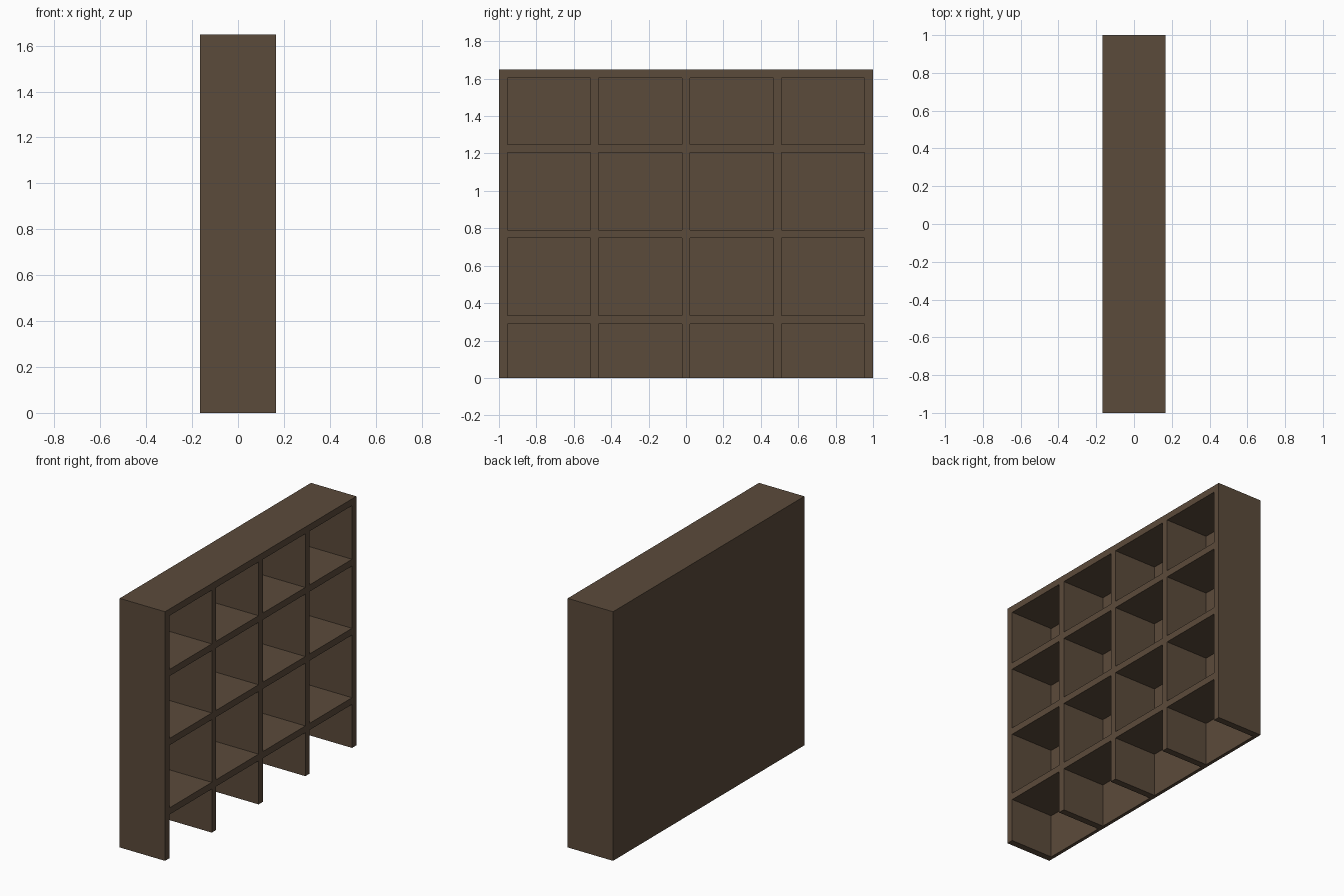
import bpy

if "Cube" in bpy.data.objects:
    bpy.data.objects.remove(bpy.data.objects["Cube"])

# Overall sizes
HALF_X = 0.166      # half depth
H = 1.648           # height
T = 0.0445          # board thickness
BACK = 0.022        # back panel thickness
BAYS = 4
PITCH = (2 - T) / BAYS
SHELF_BOTTOMS = (0.288, 0.747, 1.204)

wood = bpy.data.materials.new("dark_brown_wood")
wood.diffuse_color = (0.105, 0.069, 0.043, 1)
wood.use_nodes = True
wood.node_tree.nodes["Principled BSDF"].inputs["Base Color"].default_value = wood.diffuse_color


def board(name, x, y, z):
    """Box spanning the given (min, max) ranges."""
    bpy.ops.mesh.primitive_cube_add(size=1)
    ob = bpy.context.object
    ob.name = name
    for v in ob.data.vertices:
        v.co = [r[1] if c > 0 else r[0] for c, r in zip(v.co, (x, y, z))]
    ob.data.materials.append(wood)
    return ob


inner_x = (-HALF_X + BACK, HALF_X)

# Closed back and full-width top
board("back_panel", (-HALF_X, -HALF_X + BACK), (-1, 1), (0, H))
board("top_board", inner_x, (-1, 1), (H - T, H))

# Side walls and dividers, standing on the floor
for i in range(BAYS + 1):
    y = -1 + i * PITCH
    name = "side_wall" if i in (0, BAYS) else "divider"
    board(name, inner_x, (y, y + T), (0, H - T))

# Shelves fitted between the uprights (the bottom bays have no floor)
for i in range(BAYS):
    y = -1 + i * PITCH
    for z in SHELF_BOTTOMS:
        board("shelf", inner_x, (y + T, y + PITCH), (z, z + T))
